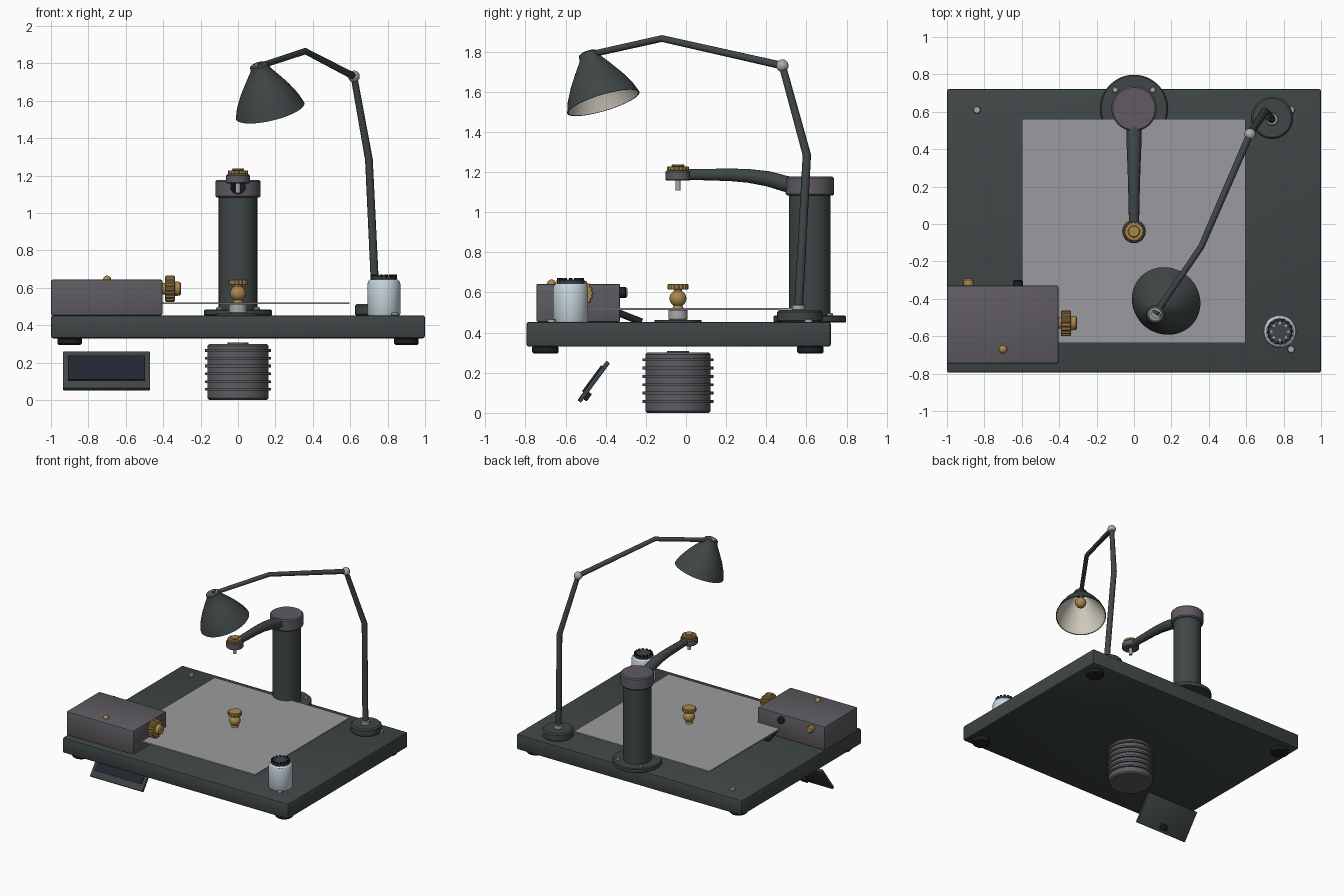
import bpy, bmesh
from math import sin, cos, pi, radians
from mathutils import Vector, Matrix

cube = bpy.data.objects.get("Cube")
if cube:
    bpy.data.objects.remove(cube)


def material(name, *rgb):
    m = bpy.data.materials.new(name)
    m.use_nodes = True
    m.diffuse_color = (*rgb, 1)
    m.node_tree.nodes["Principled BSDF"].inputs["Base Color"].default_value = (*rgb, 1)
    return m


DARK = material("dark green grey", .05, .062, .062)
GREY = material("warm grey", .115, .105, .12)
BRASS = material("brass", .40, .25, .075)
GLASS = material("pale blue glass", .58, .68, .73)
STEEL = material("light steel", .40, .40, .41)
SHEET = material("sheet grey", .33, .33, .35)
SCREEN = material("screen navy", .018, .018, .03)
RUBBER = material("black rubber", .014, .014, .02)
CREAM = material("cream", .62, .58, .50)
parts = []


def add(name, mesh, mat, matrix=None):
    ob = bpy.data.objects.new(name, mesh)
    bpy.context.collection.objects.link(ob)
    mesh.materials.clear()
    mesh.materials.append(mat)
    if matrix:
        ob.matrix_world = matrix
    parts.append(ob)
    return ob


def from_bm(name, bm, mat, matrix=None):
    bmesh.ops.recalc_face_normals(bm, faces=bm.faces)
    mesh = bpy.data.meshes.new(name)
    bm.to_mesh(mesh)
    bm.free()
    return add(name, mesh, mat, matrix)


def along(direction, loc):
    """Matrix that turns local z to a direction."""
    q = Vector(direction).to_track_quat('Z', 'Y')
    return Matrix.Translation(loc) @ q.to_matrix().to_4x4()


def lathe(name, profile, loc, mat, axis=(0, 0, 1), segs=40, tooth=1, capped=True):
    """Turn a (radius, height) profile; tooth < 1 knurls the rim."""
    bm = bmesh.new()
    rings = []
    for r, z in profile:
        ring = []
        for i in range(segs):
            k = r * (tooth if i // 2 % 2 else 1)
            a = 2 * pi * i / segs
            ring.append(bm.verts.new((k * cos(a), k * sin(a), z)))
        rings.append(ring)
    for lo, hi in zip(rings, rings[1:]):
        for i in range(segs):
            j = (i + 1) % segs
            bm.faces.new((lo[i], lo[j], hi[j], hi[i]))
    if capped:
        bm.faces.new(rings[0])
        bm.faces.new(rings[-1])
    return from_bm(name, bm, mat, along(axis, loc))


def disc(name, r, z0, z1, x, y, mat, bevel=0, **kw):
    b = bevel
    prof = [(r - b, z0), (r, z0 + b), (r, z1 - b), (r - b, z1)] if b else [(r, z0), (r, z1)]
    return lathe(name, prof, (x, y, 0), mat, **kw)


def ball(name, r, loc, mat):
    bm = bmesh.new()
    bmesh.ops.create_uvsphere(bm, u_segments=24, v_segments=14, radius=r)
    return from_bm(name, bm, mat, Matrix.Translation(loc))


def box(name, lo, hi, mat, bevel=0, matrix=None):
    bm = bmesh.new()
    bmesh.ops.create_cube(bm, size=1)
    for v in bm.verts:
        v.co = [(a + b) / 2 + c * (b - a) for a, b, c in zip(lo, hi, v.co)]
    if bevel:
        bmesh.ops.bevel(bm, geom=bm.edges[:], offset=bevel, segments=2,
                        profile=.5, affect='EDGES')
    return from_bm(name, bm, mat, matrix)


def tube(name, pts, mat):
    """Round bar through (x, y, z, radius) points."""
    cu = bpy.data.curves.new(name, 'CURVE')
    cu.dimensions = '3D'
    cu.bevel_depth = 1
    cu.bevel_resolution = 5
    cu.use_fill_caps = True
    sp = cu.splines.new('POLY')
    sp.points.add(len(pts) - 1)
    for p, (x, y, z, r) in zip(sp.points, pts):
        p.co = (x, y, z, 1)
        p.radius = r
    tmp = bpy.data.objects.new(name, cu)
    mesh = bpy.data.meshes.new_from_object(tmp)
    bpy.data.objects.remove(tmp)
    return add(name, mesh, mat)


# Base slab, feet and corner screws
box("base_slab", (-1, -.795, .33), (1, .722, .453), DARK, .012)
for x in (-.9, .9):
    for y in (-.7, .62):
        disc("foot", .066, .295, .335, x, y, RUBBER, .008)
for x in (-.84, .84):
    for y in (-.67, .61):
        disc("corner_screw", .02, .45, .468, x, y, STEEL, .004)

# Work sheet with its centre support
box("work_sheet", (-.6, -.635, .512), (.597, .562, .522), SHEET)
disc("support_plate", .118, .45, .463, 0, -.04, DARK)
disc("support_post", .047, .463, .515, 0, -.04, STEEL, .004)

# Clamp knob above the sheet
lathe("clamp_neck", [(.03, .515), (.02, .54), (.02, .62)], (0, -.04, 0), BRASS)
ball("clamp_ball", .042, (0, -.04, .57), BRASS)
disc("clamp_knob", .052, .614, .643, 0, -.04, BRASS, .004, segs=64, tooth=.92)

# Rear column
disc("column_flange", .181, .45, .485, 0, .617, DARK, .006, segs=64)
disc("column", .103, .48, 1.09, 0, .617, DARK, segs=48)
disc("column_cap", .121, 1.083, 1.177, 0, .617, GREY, .008, segs=48)
for i in range(4):
    a = pi / 4 + i * pi / 2
    disc("flange_bolt", .016, .48, .497, .142 * cos(a), .617 + .142 * sin(a), STEEL, .004)

# Arm and its head
tube("arm", [(0, .57, 1.125, .041), (0, .49, 1.143, .041), (0, .41, 1.166, .039),
             (0, .31, 1.181, .035), (0, .22, 1.186, .032), (0, 0, 1.188, .027)], DARK)
disc("head", .063, 1.157, 1.207, 0, -.04, GREY, .006)
disc("head_knob", .054, 1.207, 1.228, 0, -.04, BRASS, .004, segs=64, tooth=.92)
disc("head_knob_centre", .032, 1.226, 1.238, 0, -.04, BRASS, .004)
disc("head_pin", .013, 1.107, 1.16, 0, -.04, STEEL)

# Control box, knobs and sockets
box("control_box", (-1, -.745, .453), (-.405, -.328, .643), GREY, .008)
ball("box_button", .022, (-.7, -.67, .643), BRASS)
lathe("dial_hub", [(.03, 0), (.03, .03)], (-.41, -.53, .595), BRASS, (1, 0, 0))
lathe("dial", [(.064, .02), (.07, .025), (.07, .068), (.064, .073)],
      (-.41, -.53, .595), BRASS, (1, 0, 0), segs=72, tooth=.92)
lathe("dial_end", [(.04, .07), (.036, .1), (.03, .104)],
      (-.41, -.53, .595), BRASS, (1, 0, 0))
lathe("rear_terminal", [(.027, 0), (.027, .03), (.02, .038)],
      (-.885, -.33, .6), BRASS, (0, 1, 0))
lathe("rear_socket", [(.026, 0), (.026, .026), (.02, .03)],
      (-.62, -.33, .6), RUBBER, (0, 1, 0))
tube("cable", [(-.56, -.34, .5, .018), (-.56, -.29, .48, .018), (-.56, -.22, .453, .018)], RUBBER)

# Jar with knurled lid
lathe("jar", [(.082, .45), (.088, .46), (.088, .62), (.083, .636), (.072, .645)],
      (.78, -.575, 0), GLASS, segs=48)
disc("jar_lid", .07, .643, .664, .78, -.575, DARK, .004, segs=64, tooth=.95)
for i in range(8):
    a = i * pi / 4
    disc("lid_stud", .007, .662, .669, .78 + .045 * cos(a), -.575 + .045 * sin(a), STEEL, segs=12)
for i in range(14):
    a = i * pi / 7
    disc("lid_lug", .009, .65, .672, .78 + .06 * cos(a), -.575 + .06 * sin(a), RUBBER, segs=8)

# Lamp base, jointed pole
disc("lamp_base", .113, .45, .513, .738, .567, DARK, .01, segs=48)
disc("lamp_collar", .033, .51, .54, .738, .56, STEEL, .004)
tube("lamp_pole", [(.737, .56, .51, .022), (.70, .602, 1.285, .021), (.62, .48, 1.73, .018)], DARK)
ball("lamp_joint", .031, (.62, .48, 1.73), STEEL)
tube("lamp_boom", [(.62, .48, 1.73, .019), (.36, -.12, 1.865, .017), (.115, -.48, 1.785, .016)], DARK)

# Lamp shade, lining, socket and bulb
tilt = (-.236, -.3, 1)
apex = Vector((.114, -.485, 1.79))
down = -Vector(tilt).normalized()
shade = [(.036, .008), (.05, 0), (.056, -.03), (.095, -.085), (.135, -.145), (.17, -.21), (.188, -.262)]
lathe("lamp_shade", shade, apex, DARK, tilt, segs=56, capped=False)
lathe("shade_lining", [(r - .006, z) for r, z in shade], apex, CREAM, tilt, segs=56, capped=False)
lathe("shade_rim", [(.188, -.262), (.182, -.262)], apex, DARK, tilt, segs=56, capped=False)
lathe("bulb_socket", [(.024, -.07), (.024, -.01)], apex, STEEL, tilt, segs=24)
ball("bulb", .042, apex + down * .11, BRASS)

# Finned drive unit below the slab
disc("drive_body", .163, 0, .3, 0, -.04, GREY, .01, segs=56)
disc("drive_boss", .055, .295, .308, 0, -.04, GREY)
for i in range(6):
    z = .057 + i * .0415
    disc("drive_fin", .176, z - .007, z + .007, 0, -.04, GREY, segs=56)

# Tilted display panel
lean = Matrix.Translation((-.703, -.46, .155)) @ Matrix.Rotation(radians(53.6), 4, 'X')
box("display_panel", (-.233, -.122, -.011), (.233, .122, .011), DARK, .004, lean)
box("display_screen", (-.207, -.072, .009), (.207, .088, .019), SCREEN, 0, lean)
box("display_clip", (-.03, -.1, -.03), (.03, -.055, -.01), RUBBER, .004, lean)

# Smooth rounded surfaces, keep edges crisp
bpy.ops.object.select_all(action='DESELECT')
for ob in parts:
    ob.select_set(True)
bpy.context.view_layer.objects.active = parts[0]
bpy.ops.object.shade_smooth_by_angle(angle=radians(32))
